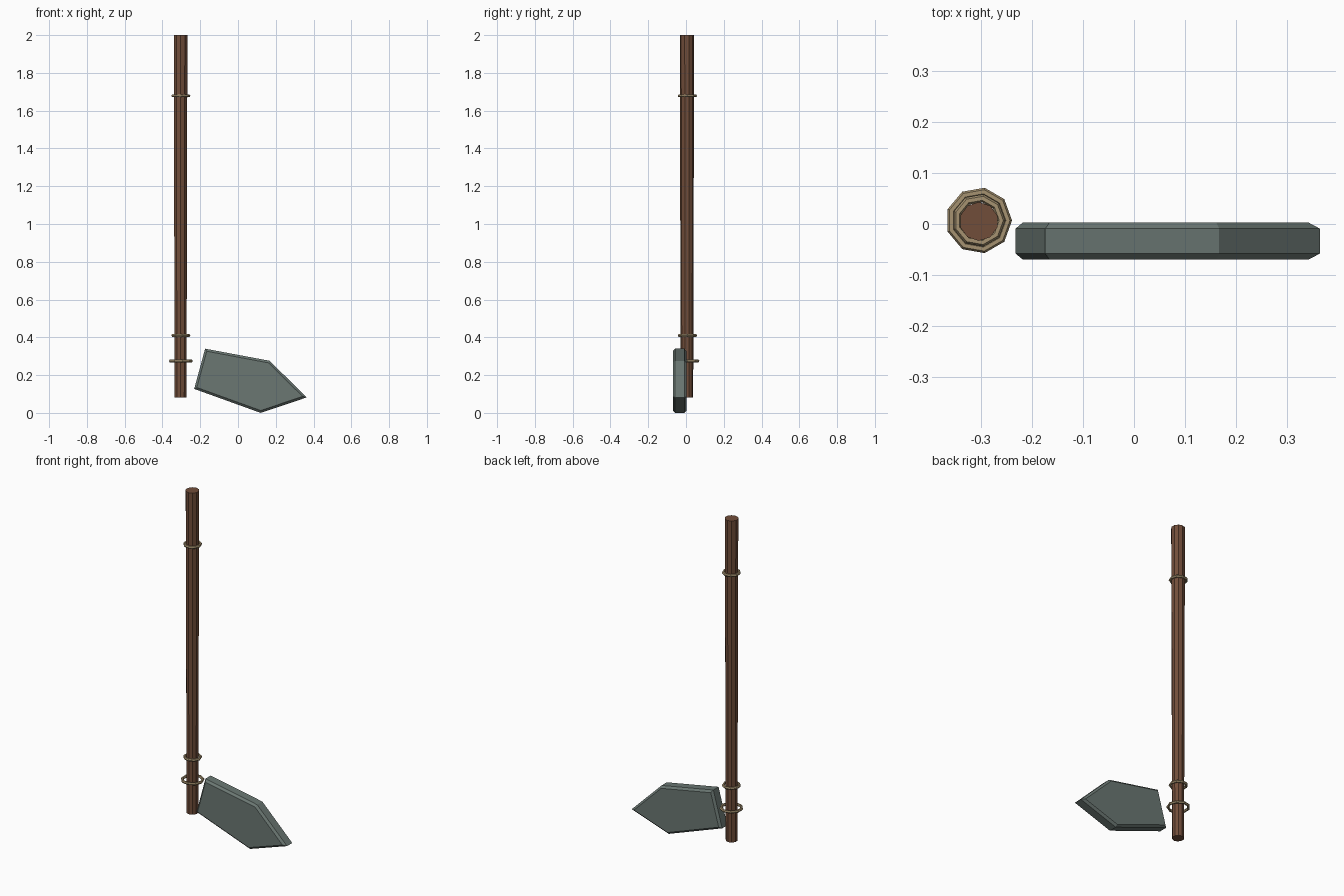
import bpy, bmesh, math

cube = bpy.data.objects.get("Cube")
if cube:
    bpy.data.objects.remove(cube, do_unlink=True)


def material(name, color):
    m = bpy.data.materials.new(name)
    m.use_nodes = True
    m.diffuse_color = (*color, 1)
    bsdf = next(n for n in m.node_tree.nodes if n.type == 'BSDF_PRINCIPLED')
    bsdf.inputs["Base Color"].default_value = (*color, 1)
    return m


wood = material("brown wood", (0.165, 0.075, 0.042))
stone = material("grey stone", (0.145, 0.185, 0.17))
rope = material("tan rope", (0.38, 0.29, 0.165))

SHAFT_X, SHAFT_Y = -0.304, 0.005


def add_object(name, bm, mat):
    bmesh.ops.recalc_face_normals(bm, faces=bm.faces)
    mesh = bpy.data.meshes.new(name)
    bm.to_mesh(mesh)
    bm.free()
    mesh.materials.append(mat)
    obj = bpy.data.objects.new(name, mesh)
    bpy.context.collection.objects.link(obj)
    return obj


# Shaft: slightly tapered pole
bottom, top = 0.082, 2.0
bm = bmesh.new()
bmesh.ops.create_cone(bm, cap_ends=True, segments=10, radius1=0.033,
                      radius2=0.038, depth=top - bottom)
shaft = add_object("shaft", bm, wood)
shaft.location = (SHAFT_X, SHAFT_Y, (top + bottom) / 2)


# Binding rings: faceted tori around the shaft
def binding(name, z, major, minor=0.008, segments=9, sides=6):
    bm = bmesh.new()
    loops = []
    for i in range(segments):
        a = math.tau * i / segments
        loop = []
        for j in range(sides):
            b = math.tau * j / sides
            r = major + minor * math.cos(b)
            loop.append(bm.verts.new((r * math.cos(a), r * math.sin(a),
                                      minor * math.sin(b))))
        loops.append(loop)
    for i in range(segments):
        p, q = loops[i], loops[(i + 1) % segments]
        for j in range(sides):
            k = (j + 1) % sides
            bm.faces.new((p[j], q[j], q[k], p[k]))
    ring = add_object(name, bm, rope)
    ring.location = (SHAFT_X, SHAFT_Y + 0.002, z)


binding("upper_binding", 1.678, 0.044)
binding("middle_binding", 0.41, 0.044)
binding("lower_binding", 0.275, 0.057)

# Blade: five-sided slab with chamfered front and back rims
outline = [(-0.174, 0.34), (0.167, 0.276), (0.364, 0.082),
           (0.12, 0.0), (-0.232, 0.127)]
front, back = -0.07, 0.003
bm = bmesh.new()
base = bm.faces.new([bm.verts.new((x, front, z)) for x, z in outline])
ext = bmesh.ops.extrude_face_region(bm, geom=[base], use_keep_orig=True)
moved = [v for v in ext["geom"] if isinstance(v, bmesh.types.BMVert)]
bmesh.ops.translate(bm, verts=moved, vec=(0, back - front, 0))
bmesh.ops.recalc_face_normals(bm, faces=bm.faces)
rims = [e for e in bm.edges if abs(e.verts[0].co.y - e.verts[1].co.y) < 1e-4]
bmesh.ops.bevel(bm, geom=rims, offset=0.012, offset_type='OFFSET',
                segments=1, affect='EDGES', profile=0.5)
add_object("stone_blade", bm, stone)
